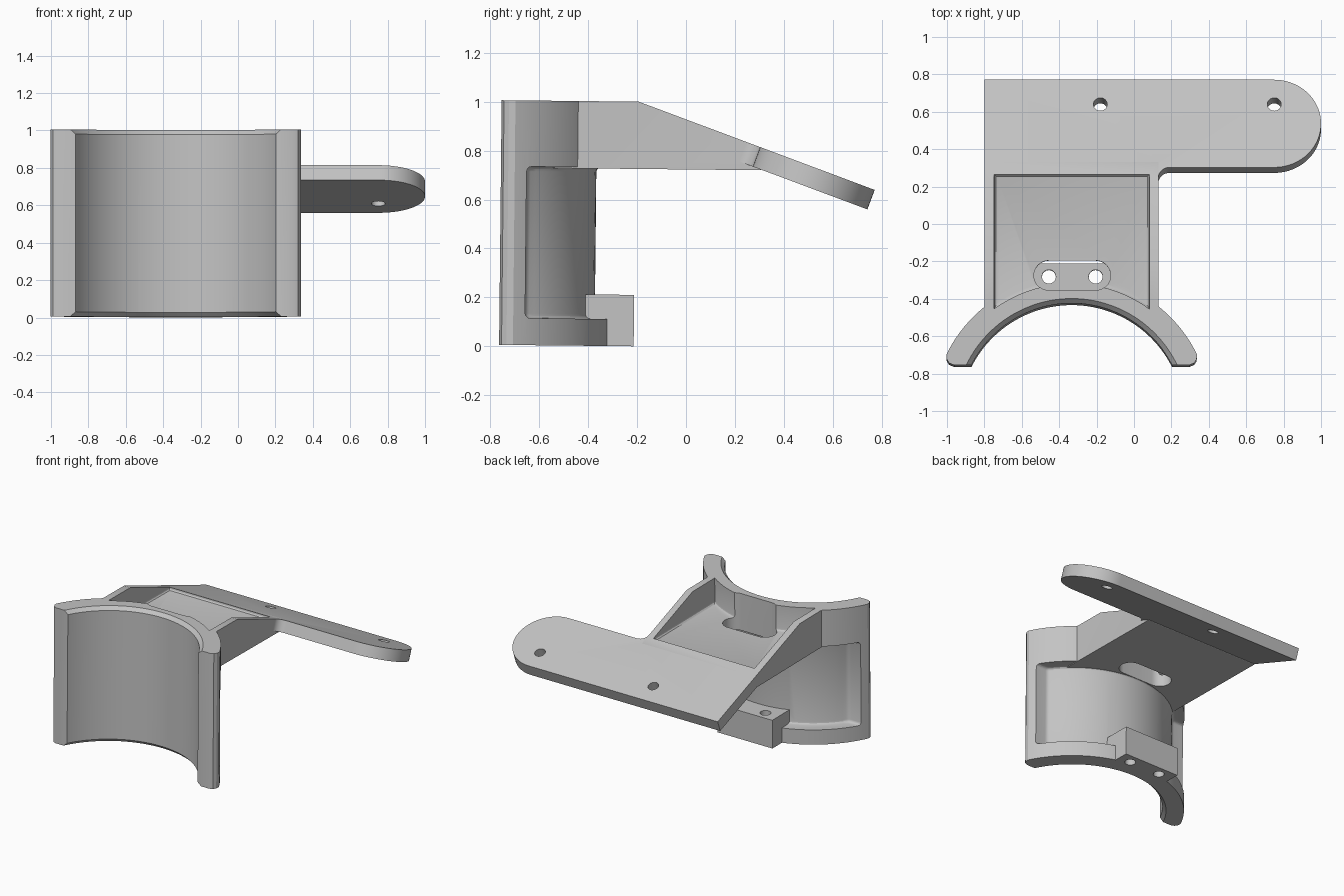
import bpy, bmesh
from math import sin, cos, radians, degrees, acos, atan2
from mathutils import Matrix, Vector

cube = bpy.data.objects.get("Cube")
if cube:
    bpy.data.objects.remove(cube, do_unlink=True)

grey = bpy.data.materials.new("light_grey")
grey.use_nodes = True
COLOUR = (0.55, 0.55, 0.55, 1)
grey.diffuse_color = COLOUR
grey.node_tree.nodes["Principled BSDF"].inputs["Base Color"].default_value = COLOUR

CX, CY = -0.333, -1.03          # axis of the curved saddle
SLOPE = radians(19.9)           # tilt of the plate
FRONT, BACK = 0.53, 1.03        # plate edges, measured along the slope


def arc(cx, cy, r, a0, a1, n):
    angles = [radians(a0 + (a1 - a0) * i / n) for i in range(n + 1)]
    return [(cx + r * cos(a), cy + r * sin(a)) for a in angles]


def finish(name, bm):
    bmesh.ops.recalc_face_normals(bm, faces=bm.faces)
    mesh = bpy.data.meshes.new(name)
    bm.to_mesh(mesh)
    bm.free()
    mesh.materials.append(grey)
    obj = bpy.data.objects.new(name, mesh)
    bpy.context.collection.objects.link(obj)
    return obj


def prism(name, outline, low, high, matrix=None, rounded=None, width=0.02):
    """Extrude an xy outline in z; optionally round the edges that pass a test."""
    bm = bmesh.new()
    face = bm.faces.new([bm.verts.new((x, y, low)) for x, y in outline])
    out = bmesh.ops.extrude_face_region(bm, geom=[face])
    top = [v for v in out["geom"] if isinstance(v, bmesh.types.BMVert)]
    bmesh.ops.translate(bm, verts=top, vec=(0, 0, high - low))
    bmesh.ops.recalc_face_normals(bm, faces=bm.faces)
    if rounded:
        edges = [e for e in bm.edges if rounded(e)]
        bmesh.ops.bevel(bm, geom=edges, offset=width, segments=3, profile=0.5,
                        affect='EDGES', clamp_overlap=True)
    if matrix:
        bm.transform(matrix)
    return finish(name, bm)


def cone(name, x, y, r_low, r_high, low, high, matrix=None, sides=128):
    bm = bmesh.new()
    bmesh.ops.create_cone(bm, cap_ends=True, segments=sides, radius1=r_low,
                          radius2=r_high, depth=high - low)
    bm.transform(Matrix.Translation((x, y, (low + high) / 2)))
    if matrix:
        bm.transform(matrix)
    return finish(name, bm)


def combine(obj, other, operation):
    mod = obj.modifiers.new("combine", 'BOOLEAN')
    mod.operation, mod.object, mod.solver = operation, other, 'EXACT'
    graph = bpy.context.evaluated_depsgraph_get()
    mesh = bpy.data.meshes.new_from_object(obj.evaluated_get(graph))
    obj.modifiers.clear()
    obj.data = mesh
    bpy.data.objects.remove(other, do_unlink=True)


# Saddle: curved wall with rounded tips, bored out further below
tip = [(0.297, -0.76), (0.322, -0.75), (0.335, -0.73)]
mirrored_tip = [(2 * CX - x, y) for x, y in reversed(tip)]
bracket = prism("saddle_bracket",
                tip + arc(CX, CY, 0.745, 26, 154, 56) + mirrored_tip, 0, 1)

# Shallow recess round the back of the saddle
recess = prism("recess_cutter",
               arc(CX, CY, 0.66, 34.6, 145.4, 28) + arc(CX, CY, 0.9, 155.4, 24.6, 28),
               0.11, 0.73, rounded=lambda e: e.calc_face_angle(0) > 0.6)
combine(bracket, recess, 'DIFFERENCE')

# Arm: wedge-shaped side profile extruded across
def on_slope(v, depth):
    return (-0.2 + v * cos(SLOPE) - depth * sin(SLOPE),
            1 - v * sin(SLOPE) - depth * cos(SLOPE))

side = [(-0.6, 0.725), (0.3, 0.725), on_slope(0.6, 0.04), on_slope(0.56, 0),
        (-0.2, 1), (-0.6, 1)]
to_side = Matrix(((0, 0, 1, 0), (1, 0, 0, 0), (0, 1, 0, 0), (0, 0, 0, 1)))
combine(bracket, prism("arm", side, -0.8, 0.13, to_side), 'UNION')

# Sloping plate with one round end and a filleted inner corner
tilt = Matrix.Translation((0, -0.2, 1)) @ Matrix.Rotation(-SLOPE, 4, 'X')
middle = (FRONT + BACK) / 2
outline = [(-0.8, FRONT), (0.1, FRONT), (0.1, FRONT - 0.06)]
outline += arc(0.19, FRONT - 0.06, 0.06, 180, 90, 8)
outline += arc(0.75, middle, 0.25, -90, 90, 40) + [(-0.8, BACK)]
combine(bracket, prism("plate", outline, -0.085, 0, tilt), 'UNION')

# Foot tab behind the saddle
tab = [(-0.56, -0.46), (-0.11, -0.46), (-0.11, -0.21), (-0.56, -0.21)]
combine(bracket, prism("tab", tab, 0, 0.21), 'UNION')

# Open pocket in the arm
edge_angle = degrees(acos(0.415 / 0.705))
pocket = arc(CX, CY, 0.705, edge_angle, 180 - edge_angle, 18)
pocket += [(CX - 0.415, 0.26), (CX + 0.415, 0.26)]
combine(bracket, prism("pocket_cutter", pocket, 0.812, 1.2,
                       rounded=lambda e: all(v.co.z < 0.9 for v in e.verts)),
        'DIFFERENCE')

# Slot through the pocket floor, above the tab
slot = arc(-0.205, -0.28, 0.08, -90, 90, 16) + arc(-0.455, -0.28, 0.08, 90, 270, 16)
combine(bracket, prism("slot_cutter", slot, 0.4, 1.2), 'DIFFERENCE')

# Bore with a chamfer at each end
for r_low, r_high, low, high in ((0.6, 0.6, -0.1, 1.1), (0.725, 0.6, -0.1, 0.025),
                                 (0.6, 0.725, 0.975, 1.1)):
    combine(bracket, cone("bore_cutter", CX, CY, r_low, r_high, low, high), 'DIFFERENCE')

# Screw holes in the tab and in the plate
for x in (-0.455, -0.205):
    combine(bracket, cone("hole_cutter", x, -0.28, 0.037, 0.037, -0.1, 0.3, sides=32),
            'DIFFERENCE')
for x in (-0.18, 0.75):
    combine(bracket, cone("hole_cutter", x, 0.89, 0.037, 0.037, -0.2, 0.1, tilt, 32),
            'DIFFERENCE')

# Slight lean of the whole part, then smooth the curved faces
bracket.data.transform(Matrix.Translation((0, -0.004, -0.002))
                       @ Matrix.Rotation(radians(-0.6), 4, 'X'))
bpy.ops.object.select_all(action='DESELECT')
bracket.select_set(True)
bpy.context.view_layer.objects.active = bracket
bpy.ops.object.shade_smooth_by_angle(angle=radians(25))
